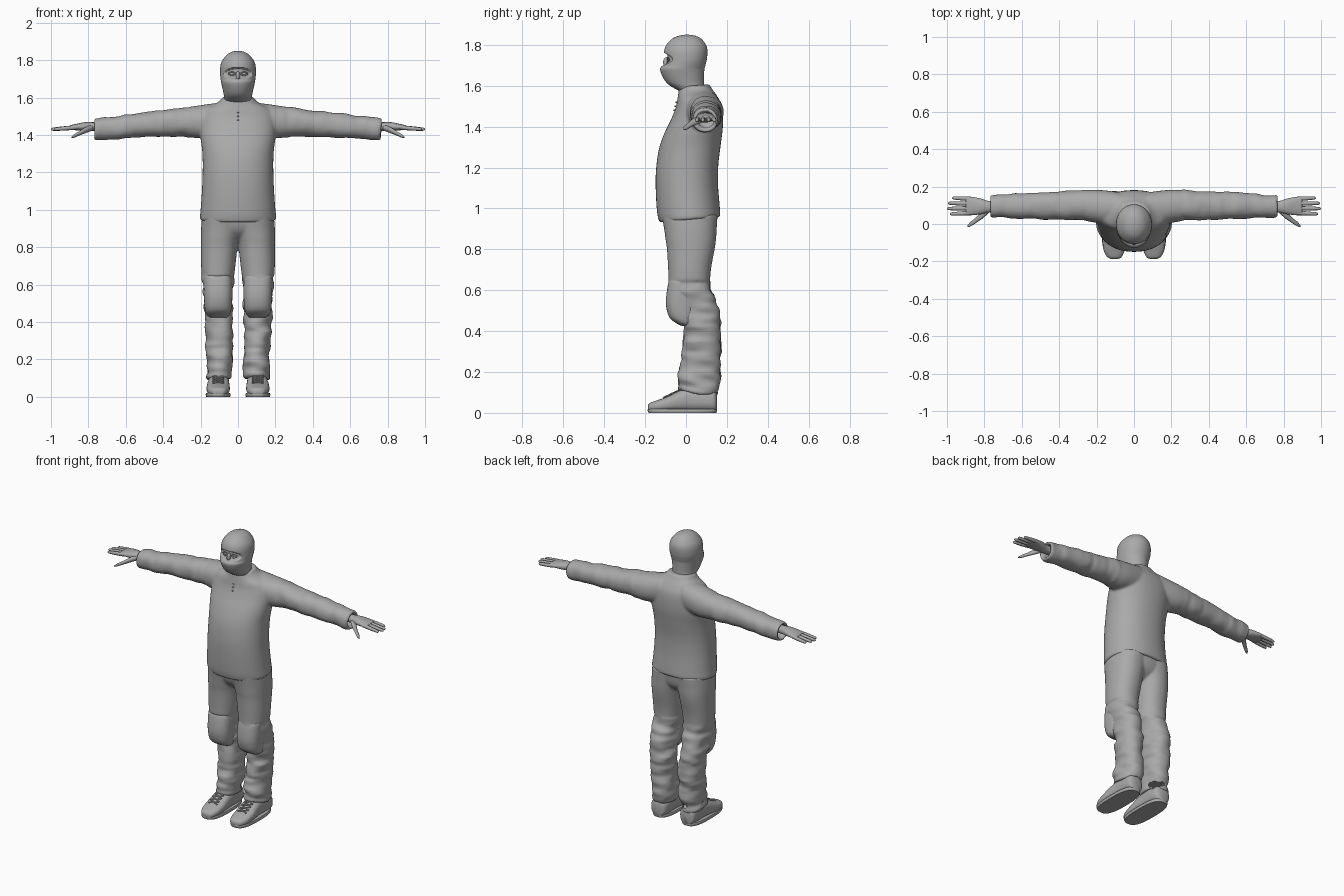
import bpy, bmesh, math
from mathutils import Vector, Matrix, noise

cube = bpy.data.objects.get("Cube")
if cube:
    bpy.data.objects.remove(cube, do_unlink=True)

grey = bpy.data.materials.new("plain_grey")
grey.use_nodes = True
COLOUR = (0.4, 0.4, 0.4, 1)
grey.diffuse_color = COLOUR
bsdf = grey.node_tree.nodes["Principled BSDF"]
bsdf.inputs["Base Color"].default_value = COLOUR
bsdf.inputs["Roughness"].default_value = 0.7


def spline(p0, p1, p2, p3, t):
    return [0.5 * (2 * b + (c - a) * t + (2 * a - 5 * b + 4 * c - d) * t * t
                   + (3 * b - a - 3 * c + d) * t ** 3)
            for a, b, c, d in zip(p0, p1, p2, p3)]


def loft(bm, axis, sections, side=1, power=2.2, sides=40, steps=5):
    """Sections are (position, min a, max a, min b, max b) across the axis."""
    s = [sections[0]] + list(sections) + [sections[-1]]
    rows = [spline(*s[i:i + 4], k / steps)
            for i in range(len(sections) - 1) for k in range(steps)]
    rows.append(sections[-1])
    rings = []
    for t, a0, a1, b0, b1 in rows:
        ring = []
        for k in range(sides):
            ang = 2 * math.pi * k / sides
            c, d = math.cos(ang), math.sin(ang)
            a = (a0 + a1) / 2 + (a1 - a0) / 2 * math.copysign(abs(c) ** (2 / power), c)
            b = (b0 + b1) / 2 + (b1 - b0) / 2 * math.copysign(abs(d) ** (2 / power), d)
            x, y, z = {"x": (t, a, b), "y": (a, t, b), "z": (a, b, t)}[axis]
            ring.append(bm.verts.new((x * side, y, z)))
        rings.append(ring)
    for r, q in zip(rings, rings[1:]):
        for k in range(sides):
            n = (k + 1) % sides
            bm.faces.new((r[k], r[n], q[n], q[k]))
    bm.faces.new(rings[0])
    bm.faces.new(rings[-1])


def ball(bm, centre, size):
    bmesh.ops.create_uvsphere(bm, u_segments=20, v_segments=12, radius=1,
                              matrix=Matrix.Translation(centre) @ Matrix.Diagonal((*size, 1)))


def rod(bm, p, q, r):
    p, q = Vector(p), Vector(q)
    turn = (q - p).to_track_quat("Z", "Y").to_matrix().to_4x4()
    bmesh.ops.create_cone(bm, cap_ends=True, segments=8, radius1=r, radius2=r,
                          depth=(q - p).length,
                          matrix=Matrix.Translation((p + q) / 2) @ turn)


def wrinkle(bm, amount):
    """amount(co) gives the fold depth at a point."""
    bmesh.ops.recalc_face_normals(bm, faces=bm.faces)
    bm.normal_update()
    for v in bm.verts:
        depth, freq = amount(v.co)
        v.co += v.normal * depth * noise.noise(Vector(v.co * Vector(freq)))


def finish(bm, name, voxel=0):
    bmesh.ops.recalc_face_normals(bm, faces=bm.faces)
    me = bpy.data.meshes.new(name)
    bm.to_mesh(me)
    bm.free()
    me.materials.append(grey)
    ob = bpy.data.objects.new(name, me)
    bpy.context.collection.objects.link(ob)
    bpy.ops.object.select_all(action="DESELECT")
    ob.select_set(True)
    bpy.context.view_layer.objects.active = ob
    bpy.ops.object.shade_smooth_by_angle(angle=math.radians(50))
    if voxel:
        rm = ob.modifiers.new("merge", "REMESH")
        rm.mode, rm.voxel_size, rm.use_smooth_shade = "VOXEL", voxel, True
        sm = ob.modifiers.new("soften", "SMOOTH")
        sm.factor, sm.iterations = 0.5, 4
    return ob


def round_z(rows):
    return [(z, -w, w, y0, y1) for z, w, y0, y1 in rows]


# Jacket: torso with both sleeves merged into one skin
bm = bmesh.new()
loft(bm, "z", round_z([
    (.945, .2, -.13, .166), (.96, .204, -.135, .168), (1, .2, -.142, .165),
    (1.1, .193, -.148, .157), (1.2, .189, -.147, .158), (1.3, .19, -.133, .17),
    (1.38, .2, -.105, .18), (1.45, .205, -.07, .18), (1.5, .2, -.05, .172),
    (1.54, .17, -.042, .152), (1.565, .12, -.038, .135), (1.585, .093, -.036, .122),
    (1.6, .086, -.033, .115)]), sides=64)
for v in bm.verts:
    v.co.z += .08 * (v.co.y - .02)
for s in (1, -1):
    loft(bm, "x", [
        (.08, .02, .17, 1.4, 1.575), (.16, .0, .18, 1.385, 1.565), (.22, .01, .183, 1.383, 1.556),
        (.3, .02, .18, 1.393, 1.545), (.4, .022, .175, 1.39, 1.532), (.55, .026, .168, 1.385, 1.515),
        (.68, .033, .16, 1.378, 1.498), (.755, .036, .154, 1.373, 1.49), (.766, .038, .152, 1.375, 1.488),
        (.764, .05, .14, 1.39, 1.475), (.71, .055, .135, 1.395, 1.47)], side=s)
wrinkle(bm, lambda c: (.008 if abs(c.x) > .25 else 0, (22, 9, 9)))
finish(bm, "jacket", .008)

# Front placket snaps
bm = bmesh.new()
for z, y in ((1.48, -.058), (1.5, -.052), (1.52, -.047)):
    ball(bm, (0, y, z), (.005, .005, .004))
finish(bm, "collar_snaps")

# Trousers: hips and legs merged, with folds below the thigh
bm = bmesh.new()
loft(bm, "z", round_z([(.97, .188, -.12, .155), (.9, .185, -.1, .145),
                       (.86, .12, -.07, .12), (.83, .05, -.03, .08)]))
for s in (1, -1):
    loft(bm, "z", [
        (.97, -.03, .192, -.12, .155), (.9, -.02, .197, -.107, .15), (.85, -.006, .198, -.1, .147),
        (.8, .003, .198, -.093, .14), (.7, .014, .197, -.087, .122), (.62, .024, .192, -.083, .12),
        (.55, .03, .186, -.07, .145), (.48, .031, .183, -.05, .162), (.42, .03, .18, -.012, .17),
        (.3, .028, .172, -.018, .17), (.2, .028, .169, -.033, .167), (.13, .033, .168, -.037, .162),
        (.1, .038, .166, -.032, .157), (.102, .052, .152, -.015, .143), (.16, .055, .15, -.01, .14)],
        side=s, sides=48)
wrinkle(bm, lambda c: (.016 if c.z < .64 else 0, (9, 9, 26)))
for v in bm.verts:
    if v.co.z < .3:
        v.co.z -= .2 * (v.co.y - .06) * (1 - v.co.z / .3)
finish(bm, "trousers", .007)

# Head: hood with a sunken eye opening
bm = bmesh.new()
loft(bm, "z", round_z([
    (1.53, .08, -.02, .115), (1.57, .075, -.03, .103), (1.588, .072, -.058, .094),
    (1.61, .075, -.09, .088), (1.64, .081, -.112, .088), (1.68, .09, -.127, .09),
    (1.7, .093, -.117, .095), (1.73, .096, -.108, .102), (1.77, .094, -.107, .105),
    (1.8, .083, -.096, .098), (1.83, .058, -.068, .075), (1.845, .032, -.035, .045),
    (1.85, .006, -.004, .014)]), power=2.05, sides=96, steps=8)
for v in bm.verts:
    if v.co.y < 0:
        d = (v.co.x / .074) ** 2 + ((v.co.z - 1.729) / .03) ** 2
        v.co.y += .018 * max(0, min(1, (1.1 - d) / .35))
finish(bm, "hood")

# Eyes, lids and nose bridge
for s, label in ((1, "left"), (-1, "right")):
    bm = bmesh.new()
    ball(bm, (s * .032, -.077, 1.727), (.014, .013, .009))
    finish(bm, label + "_eye")
    bm = bmesh.new()
    for lift in (.011, -.01):
        pts = [(s * (.032 + .02 * u), -.091 + .006 * abs(u) + .004 * u,
                1.727 + lift * (1 - u * u)) for u in (-1, -.5, 0, .5, 1)]
        for p, q in zip(pts, pts[1:]):
            rod(bm, p, q, .003)
    finish(bm, label + "_eyelids")
bm = bmesh.new()
ball(bm, (0, -.092, 1.715), (.012, .02, .026))
finish(bm, "nose_bridge")

for s, label in ((1, "left"), (-1, "right")):
    # Hand: palm, four fingers and thumb
    bm = bmesh.new()
    loft(bm, "x", [(.69, .066, .122, 1.42, 1.468), (.77, .062, .122, 1.42, 1.468),
                   (.82, .052, .136, 1.421, 1.468), (.865, .047, .145, 1.425, 1.459),
                   (.895, .048, .145, 1.428, 1.452), (.9, .06, .135, 1.435, 1.445)], side=s, sides=28)
    for y, tip in ((.134, .972), (.109, .995), (.084, 1), (.059, .985)):
        row = []
        for f, r in ((0, .0115), (.35, .0115), (.7, .01), (.93, .008), (1, .002)):
            x = .87 + f * (tip - .87)
            fy, fz = y + (y - .095) * .15 * f, 1.44 - .01 * f
            row.append((x, fy - r, fy + r, fz - r, fz + r))
        loft(bm, "x", row, side=s, power=2, sides=12, steps=3)
    thumb = [(x, y - r, y + r, z - r * .8, z + r * .8) for x, y, z, r in (
        (.775, .08, 1.44, .02), (.81, .05, 1.428, .021), (.845, .02, 1.41, .015),
        (.875, -.001, 1.395, .012), (.89, -.012, 1.388, .004))]
    loft(bm, "x", thumb, side=s, power=2, sides=14, steps=4)
    finish(bm, label + "_hand")

    # Knee pad
    bm = bmesh.new()
    loft(bm, "z", [(.425, .06, .15, -.02, .04), (.44, .045, .168, -.05, .05),
                   (.47, .035, .177, -.083, .05), (.53, .03, .182, -.098, .06),
                   (.6, .03, .184, -.093, .06), (.645, .036, .182, -.083, .05),
                   (.655, .05, .17, -.07, .04)], side=s, power=2.5)
    finish(bm, label + "_knee_pad")

    # Shoe upper, sole and laces
    bm = bmesh.new()
    loft(bm, "y", [
        (-.187, .088, .118, .015, .035), (-.177, .067, .142, .008, .048),
        (-.14, .05, .162, .006, .062), (-.09, .044, .168, .006, .08),
        (-.04, .045, .165, .006, .105), (.02, .047, .16, .006, .125),
        (.1, .047, .16, .006, .12), (.14, .056, .154, .006, .11),
        (.152, .08, .132, .012, .085)], side=s, power=2.5)
    finish(bm, label + "_shoe")
    bm = bmesh.new()
    loft(bm, "z", [(0, .042, .17, -.183, .148), (.012, .039, .173, -.188, .152),
                   (.02, .042, .17, -.185, .15)], side=s, power=2.8, steps=2)
    finish(bm, label + "_sole")
    bm = bmesh.new()
    for k in range(4):
        y = -.11 + .023 * k
        z = .074 + .011 * k
        for d in (1, -1):
            rod(bm, (s * .106 - d * .03, y, z), (s * .106 + d * .03, y + .02, z + .011), .004)
    finish(bm, label + "_laces")
